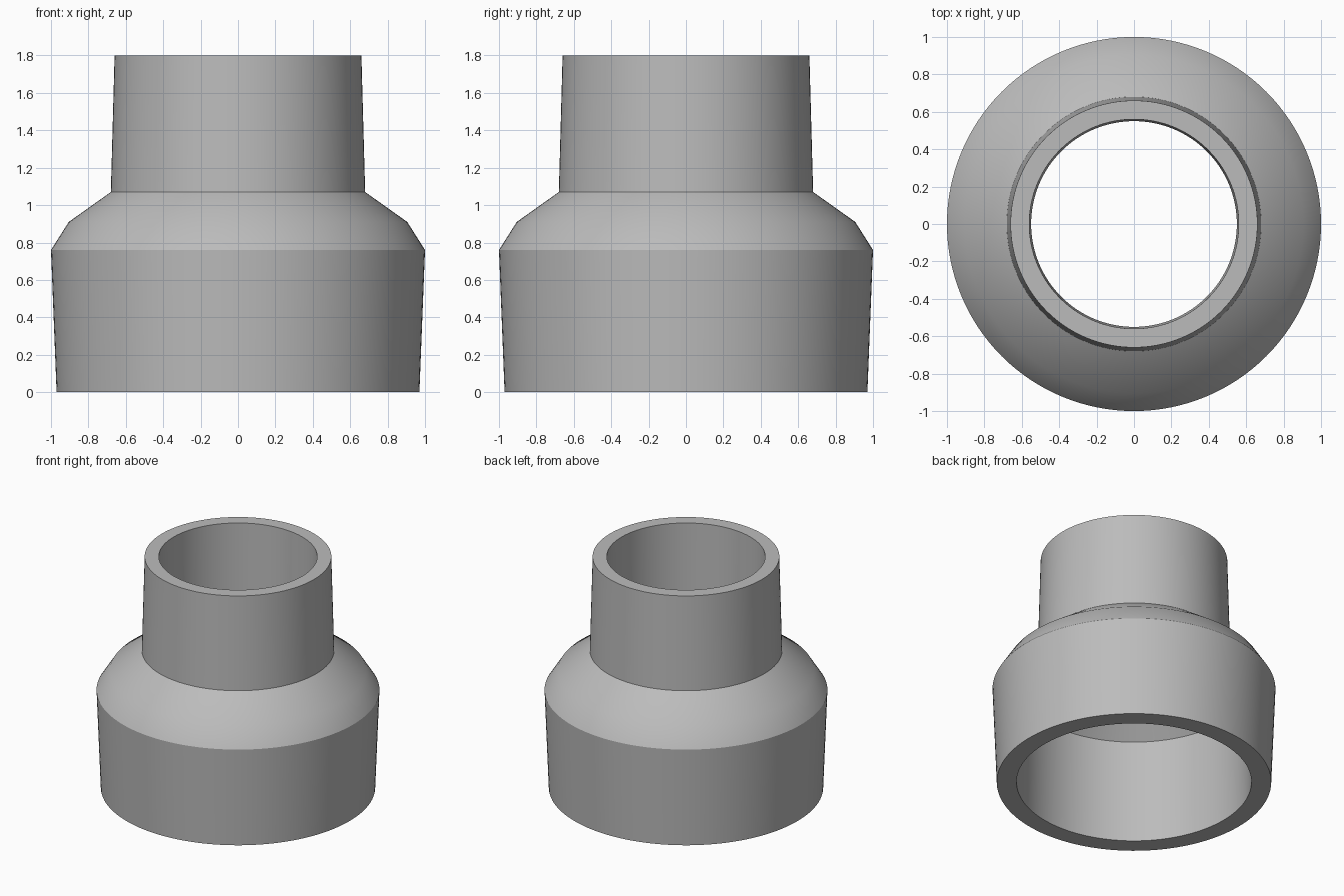
import bpy, bmesh, math

cube = bpy.data.objects.get("Cube")
if cube:
    bpy.data.objects.remove(cube, do_unlink=True)

SEGMENTS = 128


def flat_material(name, color):
    mat = bpy.data.materials.new(name)
    mat.use_nodes = True
    mat.diffuse_color = color
    mat.node_tree.nodes["Principled BSDF"].inputs["Base Color"].default_value = color
    return mat


def lathe(name, profile, mat):
    """Revolve a closed (radius, height) profile about the z axis."""
    bm = bmesh.new()
    rings = []
    for r, z in profile:
        angles = [2 * math.pi * i / SEGMENTS for i in range(SEGMENTS)]
        rings.append([bm.verts.new((r * math.cos(a), r * math.sin(a), z)) for a in angles])
    for low, high in zip(rings, rings[1:] + rings[:1]):
        for i in range(SEGMENTS):
            j = (i + 1) % SEGMENTS
            bm.faces.new((low[i], low[j], high[j], high[i]))
    bmesh.ops.recalc_face_normals(bm, faces=bm.faces)
    mesh = bpy.data.meshes.new(name)
    bm.to_mesh(mesh)
    bm.free()
    mesh.materials.append(mat)
    obj = bpy.data.objects.new(name, mesh)
    bpy.context.collection.objects.link(obj)
    bpy.ops.object.select_all(action="DESELECT")
    obj.select_set(True)
    bpy.context.view_layer.objects.active = obj
    bpy.ops.object.shade_smooth_by_angle(angle=math.radians(28))
    return obj


grey = flat_material("plain grey", (0.5, 0.5, 0.5, 1))

# Outer wall: wide socket, two-step shoulder, narrow neck
outer = [(0.97, 0), (1.0, 0.76), (0.905, 0.91), (0.68, 1.07), (0.66, 1.8)]
# Inner wall: neck bore, sloping throat, socket bore
inner = [(0.56, 1.8), (0.55, 1.07), (0.82, 0.8), (0.83, 0)]
lathe("reducer_sleeve", outer + inner, grey)
